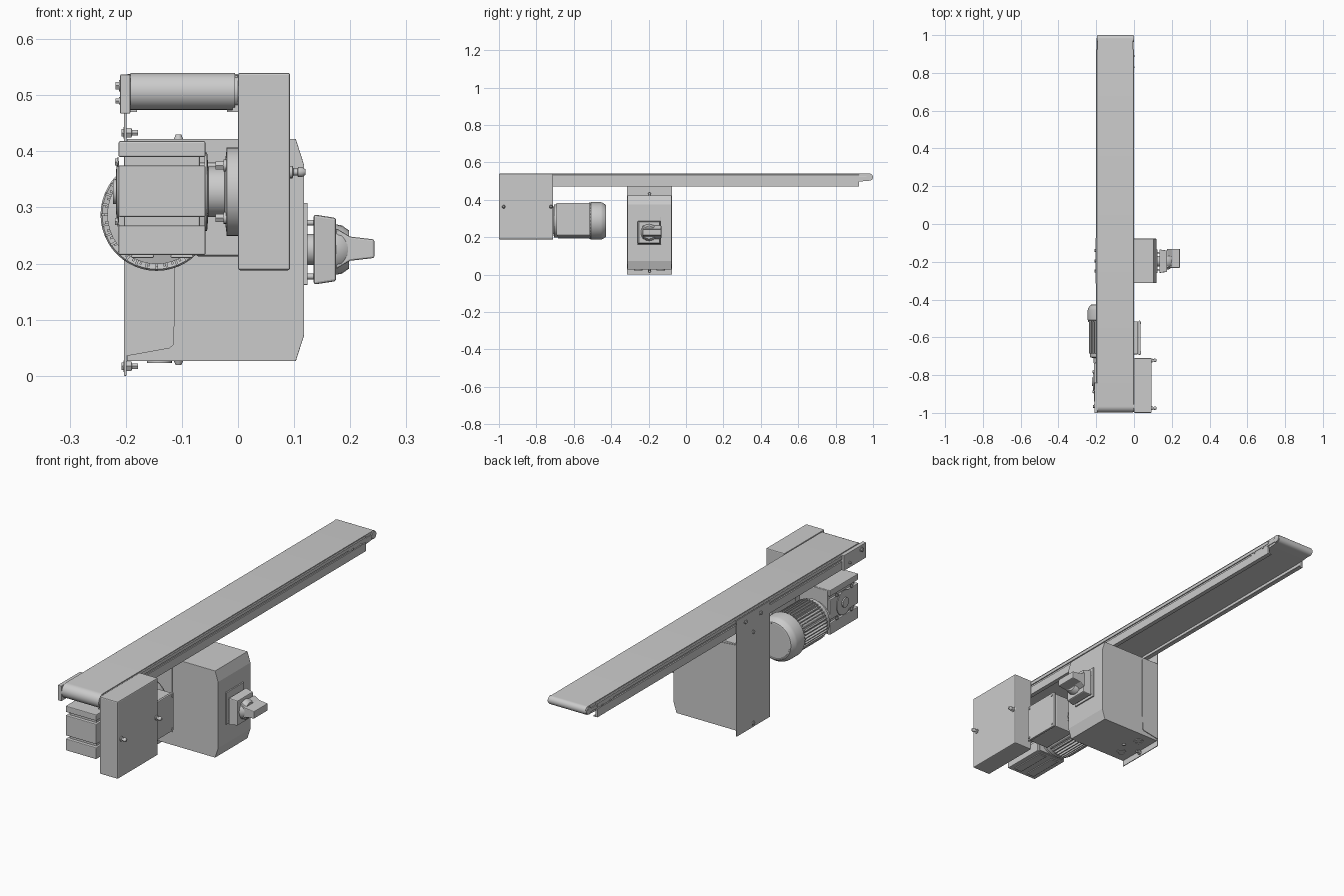
import bpy, bmesh, math
from mathutils import Matrix, Vector

if "Cube" in bpy.data.objects:
    bpy.data.objects.remove(bpy.data.objects["Cube"])

AX = {'X': lambda u, v, t: (t, u, v), 'Y': lambda u, v, t: (v, t, u), 'Z': lambda u, v, t: (u, v, t)}


def finish(name, bm, bevel=0, smooth=False):
    bmesh.ops.recalc_face_normals(bm, faces=bm.faces)
    me = bpy.data.meshes.new(name)
    bm.to_mesh(me)
    bm.free()
    ob = bpy.data.objects.new(name, me)
    bpy.context.collection.objects.link(ob)
    if bevel:
        m = ob.modifiers.new("bevel", 'BEVEL')
        m.width, m.segments, m.limit_method = bevel, 2, 'ANGLE'
    if smooth:
        bpy.ops.object.select_all(action='DESELECT')
        ob.select_set(True)
        bpy.context.view_layer.objects.active = ob
        bpy.ops.object.shade_smooth_by_angle(angle=math.radians(35))
    return ob


def box(name, x, y, z, bevel=0):
    bm = bmesh.new()
    bmesh.ops.create_cube(bm, size=1, matrix=Matrix.LocRotScale(
        Vector((sum(x) / 2, sum(y) / 2, sum(z) / 2)), None,
        Vector((x[1] - x[0], y[1] - y[0], z[1] - z[0]))))
    return finish(name, bm, bevel)


def extrude(name, axis, pts, a, b, bevel=0, smooth=False):
    """Profile along X uses (y, z); along Y uses (z, x)."""
    bm = bmesh.new()
    lo, hi = [[bm.verts.new(AX[axis](u, v, t)) for u, v in pts] for t in (a, b)]
    n = len(pts)
    for i in range(n):
        j = (i + 1) % n
        bm.faces.new((lo[i], lo[j], hi[j], hi[i]))
    bm.faces.new(lo[::-1])
    bm.faces.new(hi)
    return finish(name, bm, bevel, smooth)


def lathe(name, axis, c, prof, seg=32, smooth=True):
    """Turned part: prof is (radius, position on axis); c is the centre in the cross plane."""
    bm = bmesh.new()
    rings = [[bm.verts.new(AX[axis](c[0] + r * math.cos(k * math.tau / seg),
                                    c[1] + r * math.sin(k * math.tau / seg), t))
              for k in range(seg)] for r, t in prof]
    for p, q in zip(rings, rings[1:]):
        for k in range(seg):
            m = (k + 1) % seg
            bm.faces.new((p[k], p[m], q[m], q[k]))
    bm.faces.new(rings[0])
    bm.faces.new(rings[-1])
    return finish(name, bm, 0, smooth)


def bolt(name, axis, c, t0, t1, r):
    """Washer plus hexagon head."""
    tm = t0 + (t1 - t0) * 0.3
    lathe(name + "_washer", axis, c, [(r * 1.3, t0), (r * 1.3, tm)], 16)
    lathe(name + "_head", axis, c, [(r, tm), (r, t1)], 6, False)


def fins(name, c, r0, r1, y, width, count):
    """Radial fins around a y axis; c is (x, z)."""
    bm = bmesh.new()
    for k in range(count):
        bmesh.ops.create_cube(bm, size=1, matrix=Matrix.Translation((c[0], sum(y) / 2, c[1]))
                              @ Matrix.Rotation(k * math.tau / count, 4, 'Y')
                              @ Matrix.Translation(((r0 + r1) / 2, 0, 0))
                              @ Matrix.Diagonal((r1 - r0, y[1] - y[0], width, 1)))
    finish(name, bm)


def arc(cy, cz, r, a0, a1, n=16):
    return [(cy + r * math.cos(math.radians(a0 + (a1 - a0) * i / n)),
             cz + r * math.sin(math.radians(a0 + (a1 - a0) * i / n))) for i in range(n + 1)]


# Belt loop and its end rollers
path = arc(0.981, 0.521, 0.019, -90, 90) + arc(-0.965, 0.507, 0.033, 90, 270) + [(-0.85, 0.492), (0.9, 0.495)]
extrude("belt", 'X', path, -0.192, -0.005, smooth=True)
lathe("drive_roller", 'X', (-0.965, 0.507), [(0.029, -0.195), (0.029, 0.0)])
lathe("tail_roller", 'X', (0.981, 0.521), [(0.017, -0.197), (0.017, 0.0)])

# Side rails with a T-slot, tensioners and screws on both sides
for side, s in (("left", -1), ("right", 1)):
    X = lambda d: -0.1 + s * d
    rail = [(0.47, X(0.1)), (0.508, X(0.1)), (0.508, X(0.094)), (0.518, X(0.094)), (0.518, X(0.1)),
            (0.533, X(0.1)), (0.536, X(0.097)), (0.536, X(0.09)), (0.474, X(0.09)),
            (0.474, X(0.08)), (0.47, X(0.08))]
    extrude(side + "_rail", 'Y', rail, -0.98 if s > 0 else -0.84, 0.925)
    box(side + "_tensioner", sorted((X(0.093), X(0.098))), (0.8, 0.985), (0.51, 0.527), 0.002)
    for y in (0.83, 0.89):
        bolt(side + "_tension_screw", 'X', (y, 0.513), X(0.097), X(0.102), 0.005)

# Drive end bearing plate
box("bearing_plate", (-0.21, -0.192), (-1.0, -0.84), (0.467, 0.537), 0.002)
for y, z, r in ((-0.965, 0.517, 0.008), (-0.88, 0.49, 0.005)):
    bolt("bearing_plate_bolt", 'X', (y, z), -0.21, -0.218, r)

# Drive guard with two screws
box("drive_guard", (0.0, 0.093), (-1.0, -0.71), (0.188, 0.54), 0.004)
for y in (-0.975, -0.722):
    lathe("guard_screw", 'X', (y, 0.363), [(0.011, 0.093), (0.011, 0.097), (0.006, 0.099), (0.006, 0.106),
                                         (0.009, 0.107), (0.009, 0.114), (0.005, 0.12)], 16)

# Gear unit: core with slabs that leave bolt notches at the corners
box("gearbox_core", (-0.203, -0.068), (-0.925, -0.73), (0.218, 0.416), 0.003)
for z in ((0.215, 0.268), (0.283, 0.375), (0.39, 0.418)):
    box("gearbox_slab", (-0.213, -0.058), (-0.94, -0.735), z, 0.003)
for x in (-0.17, -0.1):
    box("gearbox_foot", (x - 0.02, x + 0.02), (-0.92, -0.75), (0.21, 0.216), 0.002)
lathe("gearbox_cap", 'X', (-0.835, 0.328), [(0.055, -0.212), (0.055, -0.216), (0.04, -0.217), (0.022, -0.217),
                                           (0.022, -0.223)])
for k in range(4):
    a = math.radians(45 + 90 * k)
    u, v = math.cos(a), math.sin(a)
    bolt("cap_bolt", 'X', (-0.835 + 0.075 * u, 0.328 + 0.075 * v), -0.213, -0.219, 0.007)
    bolt("flange_bolt", 'X', (-0.835 + 0.066 * u, 0.328 + 0.066 * v), -0.02, -0.04, 0.008)
lathe("output_flange", 'X', (-0.835, 0.328), [(0.07, -0.06), (0.07, -0.055), (0.045, -0.053), (0.045, -0.024),
                                             (0.079, -0.02), (0.079, 0.0)], 40)

# Motor: adapter, finned body, fan cowl, terminal box
MX, MZ = -0.145, 0.287
lathe("motor_adapter", 'Y', (MZ, MX), [(0.07, -0.735), (0.07, -0.71), (0.088, -0.705), (0.088, -0.685)], 40)
lathe("motor_body", 'Y', (MZ, MX), [(0.078, -0.69), (0.078, -0.505)], 40)
fins("motor_fins", (MX, MZ), 0.074, 0.093, (-0.685, -0.515), 0.004, 40)
lathe("fan_cowl", 'Y', (MZ, MX), [(0.078, -0.508), (0.097, -0.512), (0.1, -0.508), (0.1, -0.455),
                                 (0.097, -0.445), (0.085, -0.428), (0.08, -0.427), (0.078, -0.43), (0.02, -0.43)], 48)
fins("cowl_ribs", (MX, MZ), 0.082, 0.098, (-0.518, -0.508), 0.004, 32)
box("terminal_box", (-0.075, 0.022), (-0.69, -0.515), (0.213, 0.38), 0.004)
box("terminal_lid", (0.024, 0.035), (-0.693, -0.512), (0.21, 0.383), 0.003)
for y in (-0.68, -0.525):
    for z in (0.223, 0.37):
        bolt("terminal_screw", 'X', (y, z), 0.034, 0.038, 0.005)

# Control cabinet with chamfered front, back plate and side flanges
outline = [(0.026, -0.198), (0.026, 0.103), (0.073, 0.118), (0.375, 0.118), (0.422, 0.103), (0.422, -0.198)]
extrude("control_cabinet", 'Y', outline, -0.312, -0.078, 0.001)
box("mounting_plate", (-0.203, -0.199), (-0.315, -0.075), (0.0, 0.53), 0.0005)
flange = [(0.035, -0.2), (0.049, -0.122), (0.056, -0.114), (0.22, -0.112), (0.41, -0.112), (0.418, -0.2)]
for y in (-0.315, -0.078):
    extrude("plate_flange", 'Y', flange, y, y + 0.003)
for y, z in ((-0.14, 0.5), (-0.25, 0.5), (-0.195, 0.433), (-0.195, 0.017)):
    bolt("plate_bolt", 'X', (y, z), -0.202, -0.208, 0.008)
for z in (0.433, 0.017):
    lathe("plate_nut", 'X', (-0.195, z), [(0.01, -0.2), (0.01, -0.19), (0.006, -0.189), (0.006, -0.178)], 6, False)
for t0, t1 in ((0.42, 0.43), (0.028, 0.019)):
    lathe("cabinet_plug", 'Z', (-0.106, -0.195), [(0.009, t0), (0.005, t1)], 16)
for y in (-0.255, -0.135):
    lathe("cable_entry", 'Z', (-0.14, y), [(0.022, 0.027), (0.022, 0.023), (0.015, 0.023), (0.015, 0.0255)], 24)

# Main switch: backing sheet, posts, square body, turned knob and tapered grip
SY, SZ = -0.197, 0.225
box("switch_sheet", (0.117, 0.124), (SY - 0.063, SY + 0.063), (0.162, 0.308), 0.001)
lathe("switch_neck", 'X', (SY, SZ), [(0.028, 0.12), (0.028, 0.14)], 24)
for y in (SY - 0.045, SY + 0.045):
    for z in (SZ - 0.048, SZ + 0.048):
        lathe("switch_post", 'X', (y, z), [(0.005, 0.12), (0.005, 0.14)], 12)
bm = bmesh.new()
bmesh.ops.create_cube(bm, size=1, matrix=Matrix.Translation((0.155, SY, SZ)) @ Matrix.Diagonal((0.04, 0.125, 0.125, 1)))
for v in bm.verts:
    if v.co.x > 0.155:
        v.co.y += (SY - v.co.y) * 0.1
        v.co.z += (SZ - v.co.z) * 0.1
finish("switch_body", bm, 0.004)
lathe("switch_knob", 'X', (SY, SZ), [(0.045, 0.173), (0.043, 0.185), (0.034, 0.198)], 24)
grip = [(SZ - 0.035, 0.175), (SZ - 0.02, 0.2), (SZ - 0.015, 0.243), (SZ + 0.018, 0.243), (SZ + 0.023, 0.2), (SZ + 0.038, 0.175)]
extrude("switch_grip", 'Y', grip, SY - 0.035, SY + 0.065, 0.003)
